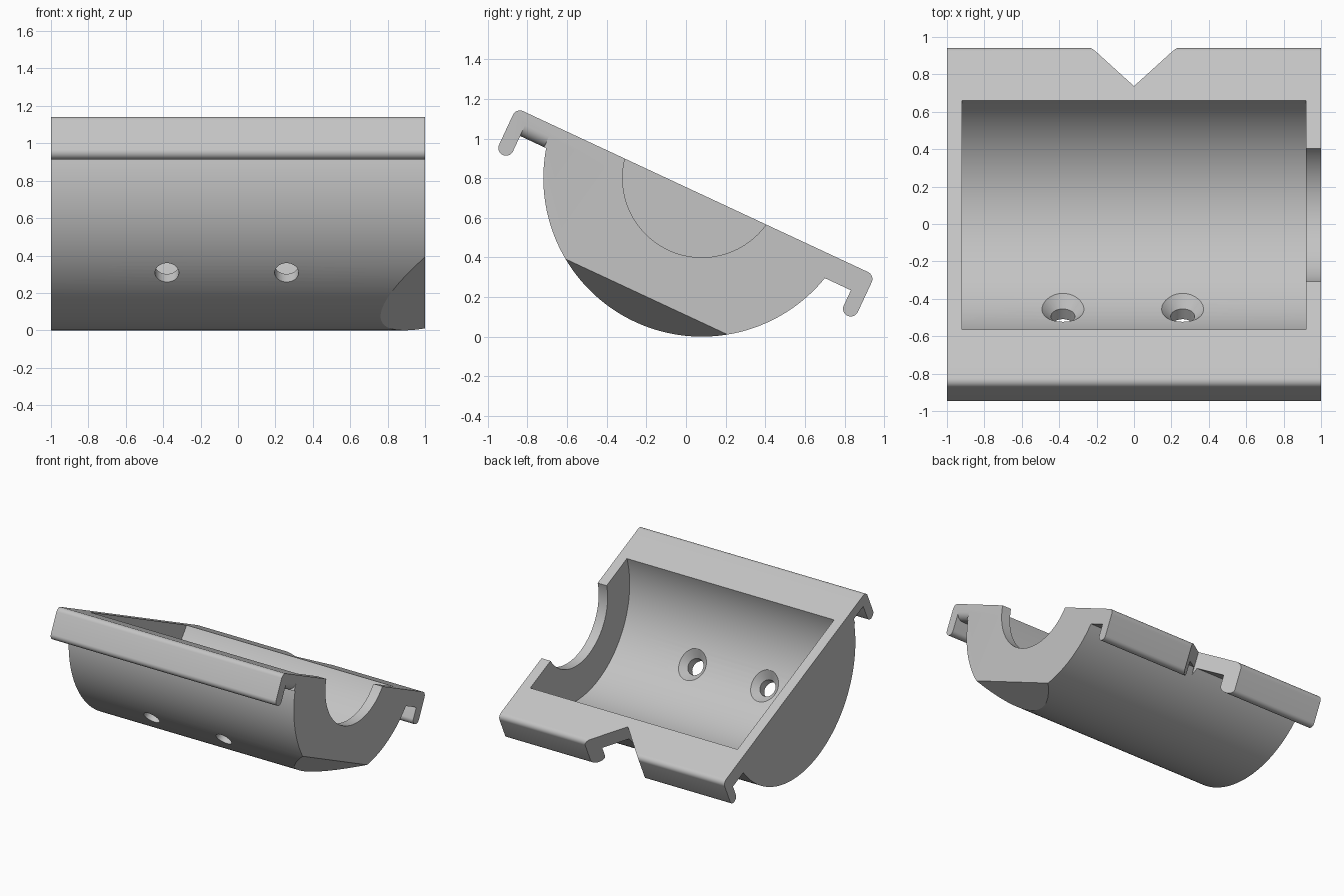
import bpy, bmesh
from math import radians, sin, cos, pi, atan2, sqrt
from mathutils import Matrix, Vector

cube = bpy.data.objects.get("Cube")
if cube:
    bpy.data.objects.remove(cube, do_unlink=True)

grey = bpy.data.materials.new("plain grey")
grey.use_nodes = True
colour = (0.55, 0.55, 0.55, 1)
grey.diffuse_color = colour
grey.node_tree.nodes["Principled BSDF"].inputs["Base Color"].default_value = colour


def arc(cy, cz, r, a0, a1, n):
    """Points on an arc, angles in radians."""
    return [(cy + r * cos(a0 + (a1 - a0) * i / n),
             cz + r * sin(a0 + (a1 - a0) * i / n)) for i in range(n + 1)]


def finish(bm, name):
    bmesh.ops.recalc_face_normals(bm, faces=bm.faces)
    mesh = bpy.data.meshes.new(name)
    bm.to_mesh(mesh)
    bm.free()
    mesh.materials.append(grey)
    ob = bpy.data.objects.new(name, mesh)
    bpy.context.collection.objects.link(ob)
    return ob


def prism(name, points, start, end, axis):
    """Extrude a 2D outline along axis 0, 1 or 2."""
    def place(p, t):
        v = list(p)
        v.insert(axis, t)
        return Vector(v)
    bm = bmesh.new()
    a = [bm.verts.new(place(p, start)) for p in points]
    b = [bm.verts.new(place(p, end)) for p in points]
    bm.faces.new(a)
    bm.faces.new(b[::-1])
    for i in range(len(a)):
        j = (i + 1) % len(a)
        bm.faces.new((a[i], a[j], b[j], b[i]))
    return finish(bm, name)


def cone(name, x, r1, r2, near, far):
    """Cone along the radial screw direction."""
    bm = bmesh.new()
    m = (Matrix.Translation((x, 0, 0)) @ Matrix.Rotation(radians(153), 4, 'X')
         @ Matrix.Translation((0, 0, (near + far) / 2)))
    bmesh.ops.create_cone(bm, cap_ends=True, segments=48, radius1=r1, radius2=r2,
                          depth=far - near, matrix=m)
    return finish(bm, name)


# Trough cross-section: flat top, hooked lips, round belly
R, TOP, UNDER, LIP = 0.8, -0.075, -0.195, 0.039
body_u = sqrt(R * R - UNDER * UNDER)
half = arc(0.96, TOP - LIP, LIP, pi / 2, 0, 8)
half += arc(0.96, -0.28, LIP, 0, -pi, 16)
half += [(0.96 - LIP, UNDER)]
half += arc(0, 0, R, atan2(UNDER, body_u), -pi / 2, 40)
outline = half + [(-y, z) for y, z in half[-2::-1]]
body = prism("trough_body", outline, -1, 1, 0)

# Cavity and the round opening in one end wall
circle = arc(0, 0, 1, 0, 2 * pi, 112)[:-1]
cutters = [
    prism("cavity_cutter", [(0.68 * y, 0.68 * z) for y, z in circle], -0.92, 0.92, 0),
    prism("opening_cutter", [(0.4 * y, 0.4 * z) for y, z in circle], 0.85, 1.1, 0),
    # V notch in the back edge
    prism("notch_cutter", [(0, 0.76), (0.34, 1.1), (-0.34, 1.1)], -0.5, 0.2, 2),
    # Slanted flat under the open end
    prism("chamfer_cutter", [(0.66, -0.86), (1.1, -0.602), (1.1, -1)], -1, 1, 1),
]

# Countersunk screw holes
for x in (-0.38, 0.26):
    cutters.append(cone("countersink_cutter", x, 0.192, 0.055, 0.6, 0.737))
    cutters.append(cone("hole_cutter", x, 0.064, 0.064, 0.62, 0.95))

# Rounded underside at both ends of the front overhang
for s in (-1, 1):
    edge = arc(0.94, UNDER + 0.06, 0.06, 0, -pi / 2, 8)
    edge += [(0.94, -0.21), (1.01, -0.21), (1.01, UNDER + 0.06)]
    cutters.append(prism("edge_cutter", [(s * x, z) for x, z in edge],
                         -0.96 + LIP, -0.788, 1))

for c in cutters:
    c.hide_render = True
    mod = body.modifiers.new(c.name, 'BOOLEAN')
    mod.operation = 'DIFFERENCE'
    mod.solver = 'EXACT'
    mod.object = c

# Bake the cuts, then tilt the trough into place
bpy.context.view_layer.update()
graph = bpy.context.evaluated_depsgraph_get()
mesh = bpy.data.meshes.new_from_object(body.evaluated_get(graph))
body.modifiers.clear()
body.data = mesh
for c in cutters:
    bpy.data.objects.remove(c, do_unlink=True)
mesh.transform(Matrix.Translation((0, 0.08, 0.8)) @ Matrix.Rotation(radians(-25), 4, 'X'))

bpy.ops.object.select_all(action='DESELECT')
body.select_set(True)
bpy.context.view_layer.objects.active = body
bpy.ops.object.shade_smooth_by_angle(angle=radians(25))
